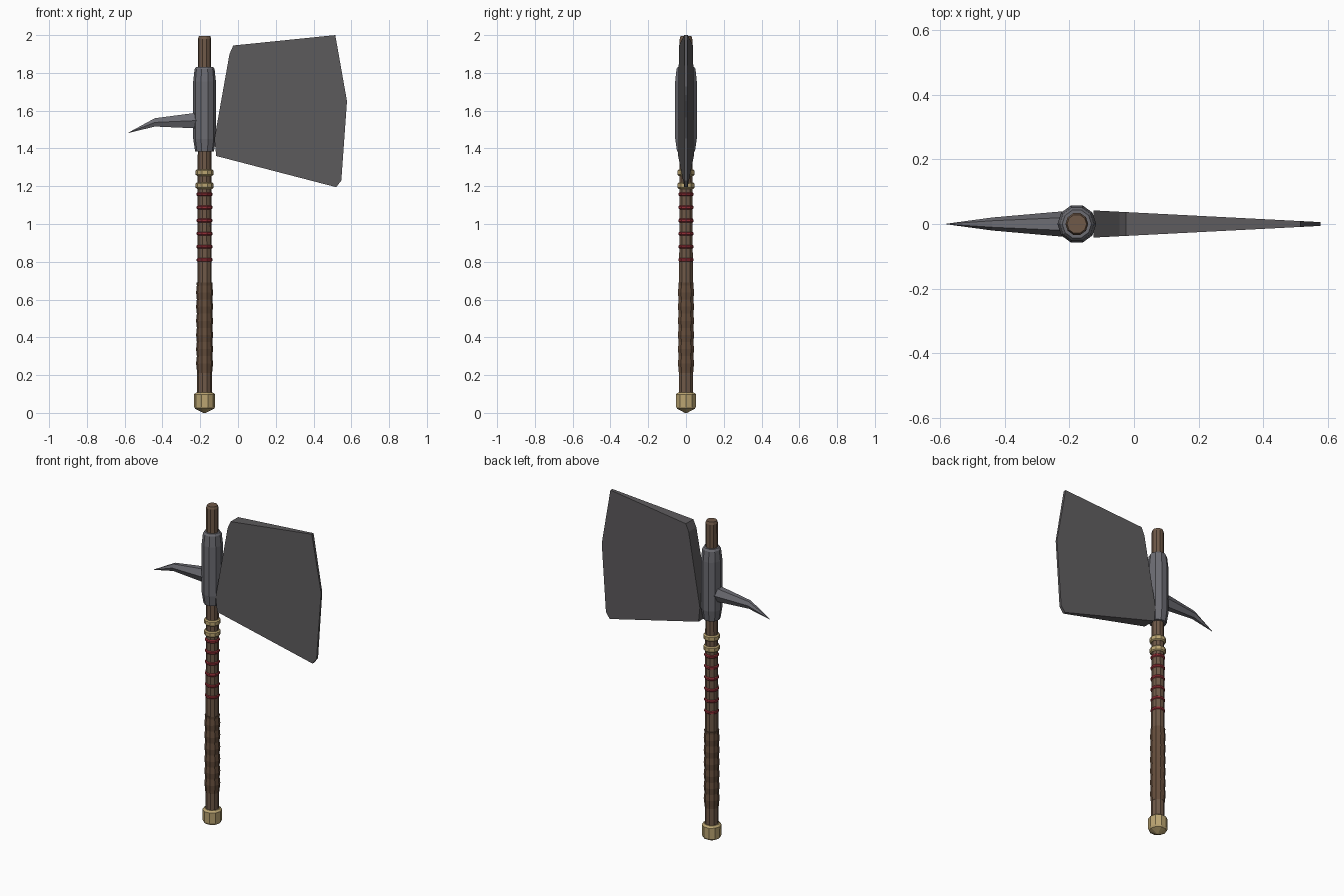
import bpy, bmesh, math

if "Cube" in bpy.data.objects:
    bpy.data.objects.remove(bpy.data.objects["Cube"])

AXIS_X = -0.177


def material(name, rgb):
    m = bpy.data.materials.new(name)
    m.diffuse_color = (*rgb, 1)
    m.use_nodes = True
    m.node_tree.nodes["Principled BSDF"].inputs["Base Color"].default_value = m.diffuse_color
    return m


WOOD = material("wood", (0.16, 0.10, 0.065))
LEATHER = material("leather", (0.13, 0.075, 0.045))
BRASS = material("brass", (0.50, 0.38, 0.17))
RED = material("red_cord", (0.30, 0.03, 0.04))
IRON = material("iron", (0.15, 0.15, 0.17))
STEEL = material("dark_steel", (0.11, 0.105, 0.11))


def loft(name, rings, mat):
    """Skin a list of equal-length point rings and cap both ends."""
    bm = bmesh.new()
    vr = [[bm.verts.new(p) for p in r] for r in rings]
    n = len(vr[0])
    for a, b in zip(vr, vr[1:]):
        for i in range(n):
            j = (i + 1) % n
            bm.faces.new((a[i], a[j], b[j], b[i]))
    bm.faces.new(vr[0][::-1])
    bm.faces.new(vr[-1])
    bmesh.ops.recalc_face_normals(bm, faces=bm.faces)
    me = bpy.data.meshes.new(name)
    bm.to_mesh(me)
    bm.free()
    me.materials.append(mat)
    ob = bpy.data.objects.new(name, me)
    bpy.context.collection.objects.link(ob)
    return ob


def turned(name, profile, mat, sides=10):
    """Lathe a (radius, z) profile around the handle axis."""
    rings = [[(AXIS_X + r * math.cos(2 * math.pi * i / sides),
               r * math.sin(2 * math.pi * i / sides), z)
              for i in range(sides)] for r, z in profile]
    return loft(name, rings, mat)


# Wooden shaft with chamfered top
turned("shaft", [(0.039, 0.05), (0.038, 0.7), (0.036, 1.4),
                 (0.035, 1.98), (0.030, 1.995)], WOOD)

# Wavy leather grip
grip = [(0.040, 0.21)]
for i in range(13):
    grip.append((0.045 if i % 2 else 0.041, 0.225 + i * 0.0375))
grip.append((0.043, 0.69))
turned("grip", grip, LEATHER)

# Pommel cap with shallow pointed base
turned("pommel", [(0.006, 0.0), (0.050, 0.022), (0.055, 0.032),
                  (0.056, 0.098), (0.044, 0.108)], BRASS)

# Red cord bindings
for i in range(6):
    z = 0.81 + i * 0.0695
    turned(f"cord_{i + 1}", [(0.036, z - 0.011), (0.042, z - 0.005),
                             (0.042, z + 0.005), (0.036, z + 0.011)], RED)

# Brass collars
for i, z in enumerate((1.203, 1.272)):
    turned(f"collar_{i + 1}", [(0.040, z - 0.017), (0.047, z - 0.011),
                               (0.047, z + 0.011), (0.040, z + 0.017)], BRASS)

# Iron socket around the shaft
turned("socket", [(0.050, 1.385), (0.060, 1.45), (0.060, 1.755),
                  (0.053, 1.82), (0.045, 1.832)], IRON)

# Wedge-shaped blade: outline mirrored in y, thickness shrinking to the edge
outline = [(-0.125, 1.45), (-0.115, 1.36), (0.52, 1.195), (0.547, 1.23),
           (0.577, 1.65), (0.515, 2.0), (-0.025, 1.945), (-0.045, 1.90)]


def half_thickness(x):
    return 0.042 - 0.036 * (x + 0.125) / 0.70


loft("blade", [[(x, s * half_thickness(x), z) for x, z in outline]
               for s in (-1, 1)], STEEL)

# Drooping back spike, faceted
sections = [(-0.18, 1.549, 0.042, 0.045), (-0.235, 1.547, 0.038, 0.040),
            (-0.44, 1.538, 0.020, 0.022), (-0.58, 1.483, 0.001, 0.001)]
loft("back_spike", [[(x, ry * math.cos(math.pi * i / 3),
                      z + rz * math.sin(math.pi * i / 3) / 0.866)
                     for i in range(6)] for x, z, ry, rz in sections], IRON)
